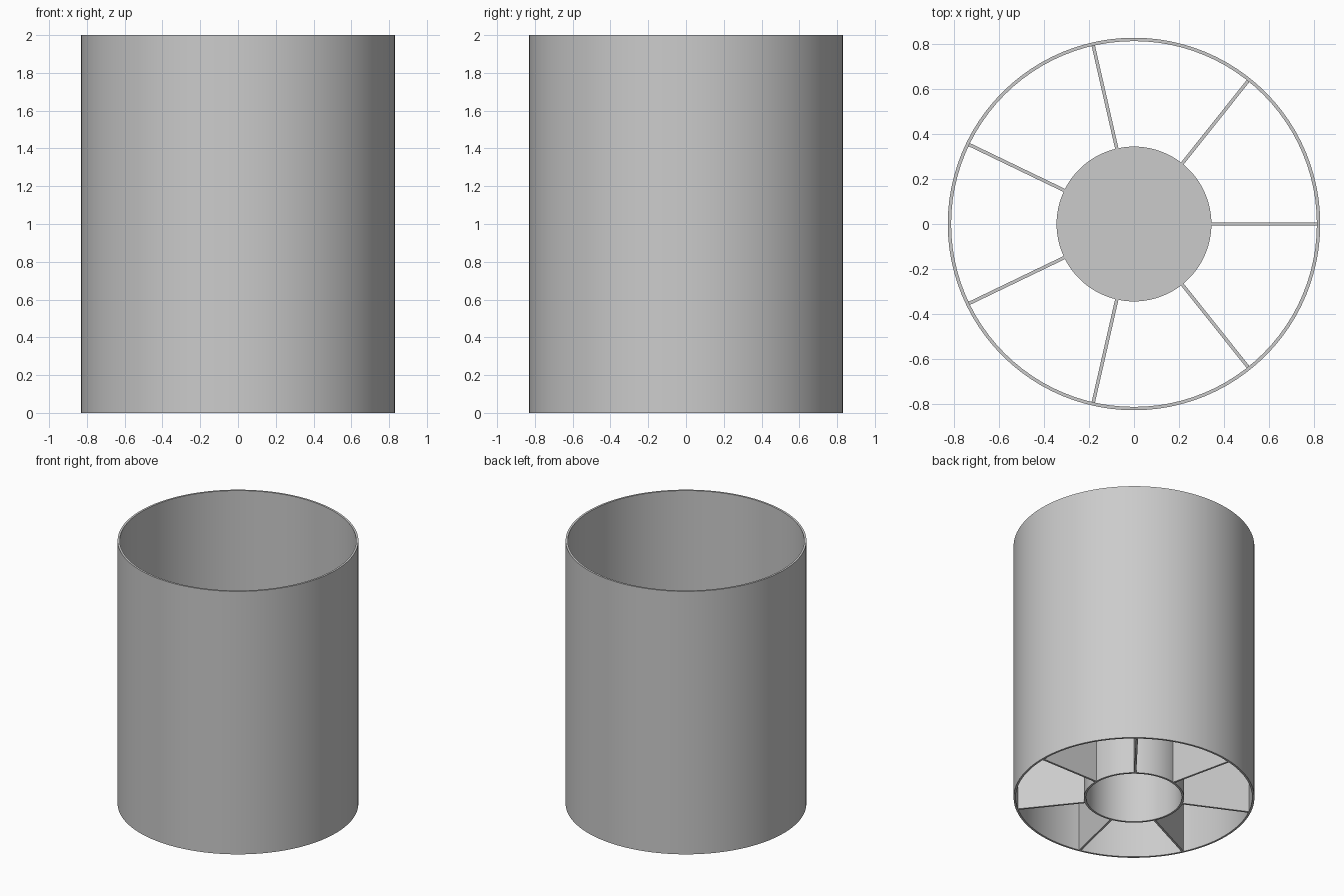
import bpy, bmesh, math

if "Cube" in bpy.data.objects:
    bpy.data.objects.remove(bpy.data.objects["Cube"])

SEG = 96
R_OUT, R_IN = 0.83, 0.815      # duct radii
HUB_R, WALL = 0.345, 0.015     # hub radius, wall thickness
CORE_H = 0.9                   # height of hub and vanes
VANES = 7


def finish(name, bm, smooth=True):
    bmesh.ops.remove_doubles(bm, verts=bm.verts, dist=1e-5)
    bmesh.ops.recalc_face_normals(bm, faces=bm.faces)
    mesh = bpy.data.meshes.new(name)
    bm.to_mesh(mesh)
    bm.free()
    ob = bpy.data.objects.new(name, mesh)
    bpy.context.collection.objects.link(ob)
    if smooth:
        bpy.ops.object.select_all(action='DESELECT')
        ob.select_set(True)
        bpy.context.view_layer.objects.active = ob
        bpy.ops.object.shade_smooth_by_angle(angle=math.radians(30))
    return ob


def lathe(name, profile, closed):
    bm = bmesh.new()
    vs = [bm.verts.new((r, 0, z)) for r, z in profile]
    pairs = list(zip(vs, vs[1:])) + ([(vs[-1], vs[0])] if closed else [])
    edges = [bm.edges.new(p) for p in pairs]
    bmesh.ops.spin(bm, geom=vs + edges, cent=(0, 0, 0), axis=(0, 0, 1),
                   angle=math.tau, steps=SEG, use_duplicate=False)
    return finish(name, bm)


# Open outer duct
lathe("outer_duct", [(R_OUT, 0), (R_OUT, 2), (R_IN, 2), (R_IN, 0)], True)

# Hub cup: closed on top, open underneath
lathe("hub", [(0, CORE_H), (HUB_R, CORE_H), (HUB_R, 0),
              (HUB_R - WALL, 0), (HUB_R - WALL, CORE_H - WALL),
              (0, CORE_H - WALL)], False)

# Radial vanes joining hub to duct
r0, r1 = HUB_R - 0.003, R_IN + 0.003
for i in range(VANES):
    bm = bmesh.new()
    bmesh.ops.create_cube(bm, size=1)
    for v in bm.verts:
        v.co.x = r0 if v.co.x < 0 else r1
        v.co.y *= WALL
        v.co.z = (v.co.z + 0.5) * CORE_H
    vane = finish(f"vane_{i + 1}", bm, smooth=False)
    vane.rotation_euler.z = i * math.tau / VANES
